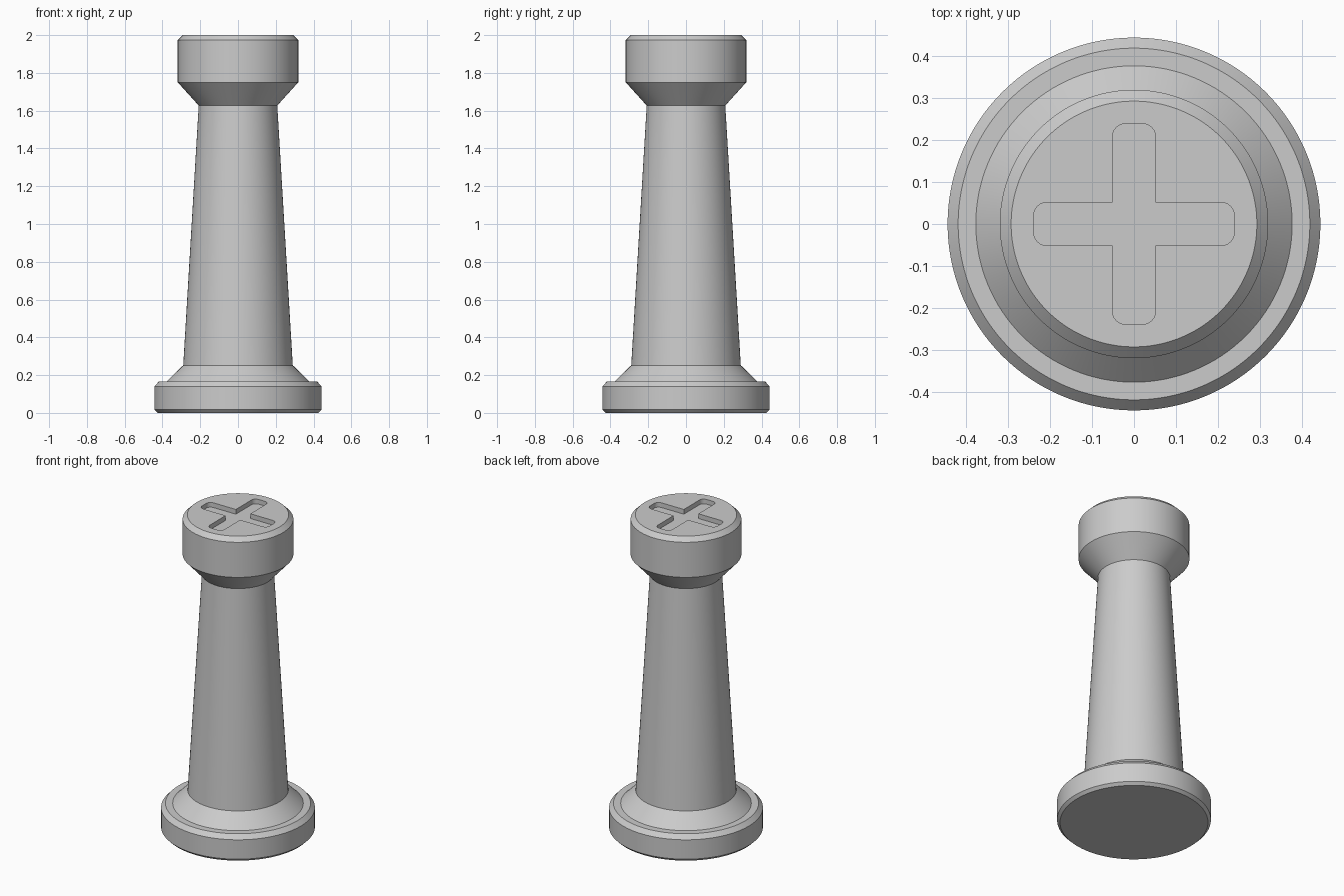
import bpy
import bmesh
from math import cos, sin, pi, radians
from mathutils import Matrix, Vector

SEGMENTS = 128

cube = bpy.data.objects.get("Cube")
if cube:
    bpy.data.objects.remove(cube, do_unlink=True)

grey = bpy.data.materials.new("plain grey")
grey.use_nodes = True
colour = (0.6, 0.6, 0.6, 1)
grey.diffuse_color = colour
grey.node_tree.nodes["Principled BSDF"].inputs["Base Color"].default_value = colour


def lathe(bm, profile):
    """Spin (radius, height) points around z; return the rings of vertices."""
    rings = []
    for r, z in profile:
        rings.append([bm.verts.new((r * cos(2 * pi * i / SEGMENTS),
                                    r * sin(2 * pi * i / SEGMENTS), z))
                      for i in range(SEGMENTS)])
    for low, high in zip(rings, rings[1:]):
        join(bm, low, high)
    return rings


def join(bm, low, high):
    """Connect two matching loops with quads."""
    n = len(low)
    for i in range(n):
        j = (i + 1) % n
        bm.faces.new((low[i], low[j], high[j], high[i]))


def finish(bm, name):
    mesh = bpy.data.meshes.new(name)
    bm.normal_update()
    bm.to_mesh(mesh)
    bm.free()
    mesh.materials.append(grey)
    obj = bpy.data.objects.new(name, mesh)
    bpy.context.collection.objects.link(obj)
    bpy.ops.object.select_all(action="DESELECT")
    obj.select_set(True)
    bpy.context.view_layer.objects.active = obj
    bpy.ops.object.shade_smooth_by_angle(angle=radians(20))
    return obj


def cross_outline(half_width, reach, radius, steps=6):
    """Counter-clockwise plus shape with rounded arm ends."""
    arm = []
    for side, start in ((-1, -pi / 2), (1, 0)):
        centre = Vector((reach - radius, side * (half_width - radius), 0))
        for k in range(steps + 1):
            a = start + k * pi / 2 / steps
            arm.append(centre + radius * Vector((cos(a), sin(a), 0)))
    arm.append(Vector((half_width, half_width, 0)))
    return [Matrix.Rotation(q * pi / 2, 3, "Z") @ p for q in range(4) for p in arm]


# Chamfered foot with a sloping collar
bm = bmesh.new()
rings = lathe(bm, [(0.426, 0), (0.443, 0.017), (0.443, 0.14), (0.418, 0.167),
                   (0.376, 0.167), (0.29, 0.252)])
bm.faces.new(reversed(rings[0]))
finish(bm, "base")

# Tapered shaft
bm = bmesh.new()
lathe(bm, [(0.29, 0.252), (0.208, 1.627)])
finish(bm, "shaft")

# Flared head with a cross-shaped recess in its top
TOP, DEPTH = 2.0, 0.03
bm = bmesh.new()
rim = lathe(bm, [(0.208, 1.627), (0.319, 1.75), (0.319, 1.973), (0.292, TOP)])[-1]
outline = cross_outline(0.051, 0.238, 0.03)
upper = [bm.verts.new((p.x, p.y, TOP)) for p in outline]
lower = [bm.verts.new((p.x, p.y, TOP - DEPTH)) for p in outline]

# Flat top between the rim and the cross
edges = []
for loop in (rim, upper):
    for i, v in enumerate(loop):
        w = loop[(i + 1) % len(loop)]
        edges.append(bm.edges.get((v, w)) or bm.edges.new((v, w)))
filled = bmesh.ops.triangle_fill(bm, edges=edges, use_beauty=True, normal=(0, 0, 1))
for face in filled["geom"]:
    if isinstance(face, bmesh.types.BMFace):
        face.normal_update()
        if face.normal.z < 0:
            face.normal_flip()

# Recess walls and floor
join(bm, upper, lower)
bm.faces.new(lower)
finish(bm, "head")
